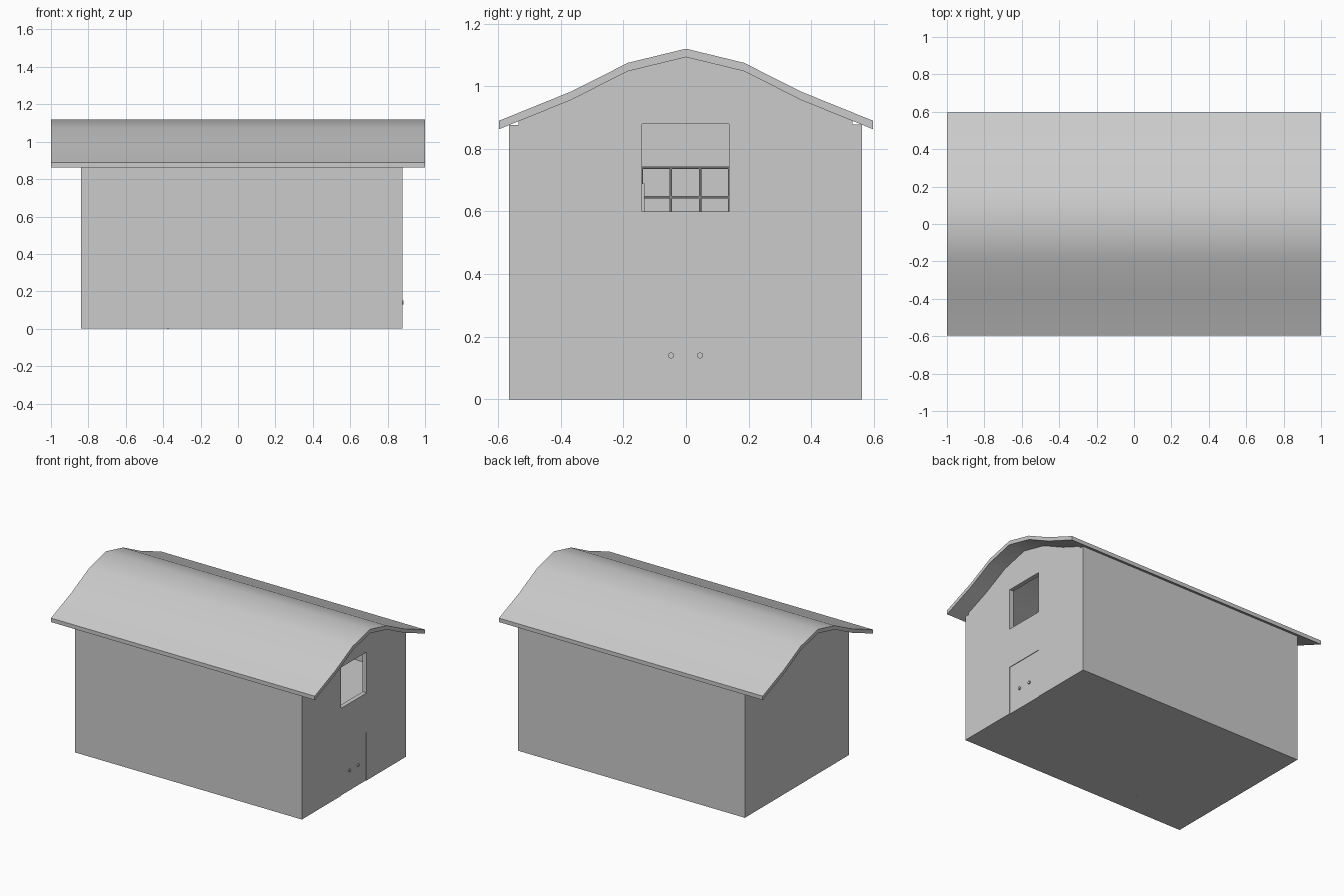
import bpy, bmesh, math
from mathutils import Vector

cube = bpy.data.objects.get("Cube")
if cube:
    bpy.data.objects.remove(cube, do_unlink=True)

grey = bpy.data.materials.new("plain grey")
grey.diffuse_color = (0.6, 0.6, 0.6, 1)
grey.use_nodes = True
grey.node_tree.nodes["Principled BSDF"].inputs["Base Color"].default_value = (0.6, 0.6, 0.6, 1)

XB, XF, YS, YN = -0.84, 0.88, -0.565, 0.562    # outer wall faces
T = 0.03                                       # wall thickness
half = [(0.597, 0.89), (0.37, 0.982), (0.185, 1.075)]
ROOF = [(-y, z) for y, z in half] + [(0, 1.12)] + [(y, z) for y, z in reversed(half)]
DROP = 0.027                                   # roof thickness
EDGE = -0.2                                    # open edge of the loft
LOFT = 0.58


def finish(name, bm):
    bmesh.ops.recalc_face_normals(bm, faces=bm.faces)
    mesh = bpy.data.meshes.new(name)
    bm.to_mesh(mesh)
    bm.free()
    ob = bpy.data.objects.new(name, mesh)
    mesh.materials.append(grey)
    bpy.context.collection.objects.link(ob)
    return ob


def prism(name, profile, x0, x1):
    """Extrude a (y, z) outline along x."""
    bm = bmesh.new()
    face = bm.faces.new([bm.verts.new((x0, y, z)) for y, z in profile])
    out = bmesh.ops.extrude_face_region(bm, geom=[face])
    verts = [v for v in out["geom"] if isinstance(v, bmesh.types.BMVert)]
    bmesh.ops.translate(bm, verts=verts, vec=(x1 - x0, 0, 0))
    return finish(name, bm)


def box(name, x, y, z):
    return prism(name, [(y[0], z[0]), (y[1], z[0]), (y[1], z[1]), (y[0], z[1])], *x)


def bar(name, a, b, r=0.004):
    """Thin round bar between two points."""
    a, b = Vector(a), Vector(b)
    bm = bmesh.new()
    bmesh.ops.create_cone(bm, cap_ends=True, segments=8, radius1=r, radius2=r, depth=(b - a).length)
    ob = finish(name, bm)
    ob.location = (a + b) / 2
    ob.rotation_euler = (b - a).to_track_quat("Z", "Y").to_euler()
    return ob


def ceiling(y):
    for (y0, z0), (y1, z1) in zip(ROOF, ROOF[1:]):
        if y0 <= y <= y1:
            return z0 + (z1 - z0) * (y - y0) / (y1 - y0) - DROP


def room(y0, y1, z0):
    """House cross-section fitted under the roof."""
    top = [(y, z - DROP) for y, z in ROOF if y0 < y < y1]
    return [(y1, z0), (y0, z0), (y0, ceiling(y0))] + top + [(y1, ceiling(y1))]


def cut(target, cutter):
    mod = target.modifiers.new("cut", "BOOLEAN")
    mod.operation = "DIFFERENCE"
    mod.solver = "EXACT"
    mod.object = cutter
    cutter.hide_render = True
    cutter.hide_viewport = True
    cutter.display_type = "WIRE"


# Roof slab following the curved gable
roof = prism("roof", ROOF + [(y, z - DROP) for y, z in reversed(ROOF)], -1, 1)
bpy.ops.object.select_all(action="DESELECT")
bpy.context.view_layer.objects.active = roof
roof.select_set(True)
bpy.ops.object.shade_smooth_by_angle(angle=math.radians(30))

# Long walls, back gable and floor
box("front_wall", (XB, XF), (YS, YS + T), (0, ceiling(YS)))
box("rear_wall", (XB, XF), (YN - T, YN), (0, ceiling(YN)))
prism("back_gable", room(YS + T, YN - T, 0), XB, XB + T)
box("floor", (XB + T, XF - T), (YS + T, YN - T), (0, 0.02))

# Entrance gable with a window opening and a shallow door recess
gable = prism("entrance_gable", room(YS + T, YN - T, 0), XF - T, XF)
cut(gable, box("window_cutter", (XF - 0.1, XF + 0.1), (-0.14, 0.137), (0.6, 0.88)))
cut(gable, box("door_cutter", (XF - 0.004, XF + 0.1), (-0.14, 0.137), (-0.1, 0.33)))

# Door handles
for side, y in (("right", -0.048), ("left", 0.045)):
    bar(side + "_door_handle", (XF - 0.006, y, 0.14), (XF + 0.004, y, 0.14), 0.01)

# Loft platform with railing
box("loft_floor", (EDGE, XF - T), (YS + T, YN - T), (LOFT - 0.02, LOFT))
STEP = 0.093
for i in range(-5, 7):
    y = -0.0015 + (i - 0.5) * STEP
    bar("railing_post", (EDGE, y, LOFT), (EDGE, y, 0.74))
for z in (0.645, 0.74):
    bar("railing_right", (EDGE, YS + T, z), (EDGE, -0.42, z))
    bar("railing_left", (EDGE, -0.327, z), (EDGE, YN - T, z))

# Ladder leaning on the loft edge
foot_x = -0.377
for y in (-0.416, -0.325):
    bar("ladder_rail", (foot_x, y, 0), (EDGE - 0.005, y, LOFT + 0.06))
for i in range(1, 8):
    t = i / 8
    x, z = foot_x + (EDGE - 0.005 - foot_x) * t, (LOFT + 0.06) * t
    bar("ladder_rung", (x, -0.416, z), (x, -0.325, z))

# Low chest on the loft
box("loft_chest", (0.1, 0.5), (-0.5, -0.132), (LOFT, 0.69))
